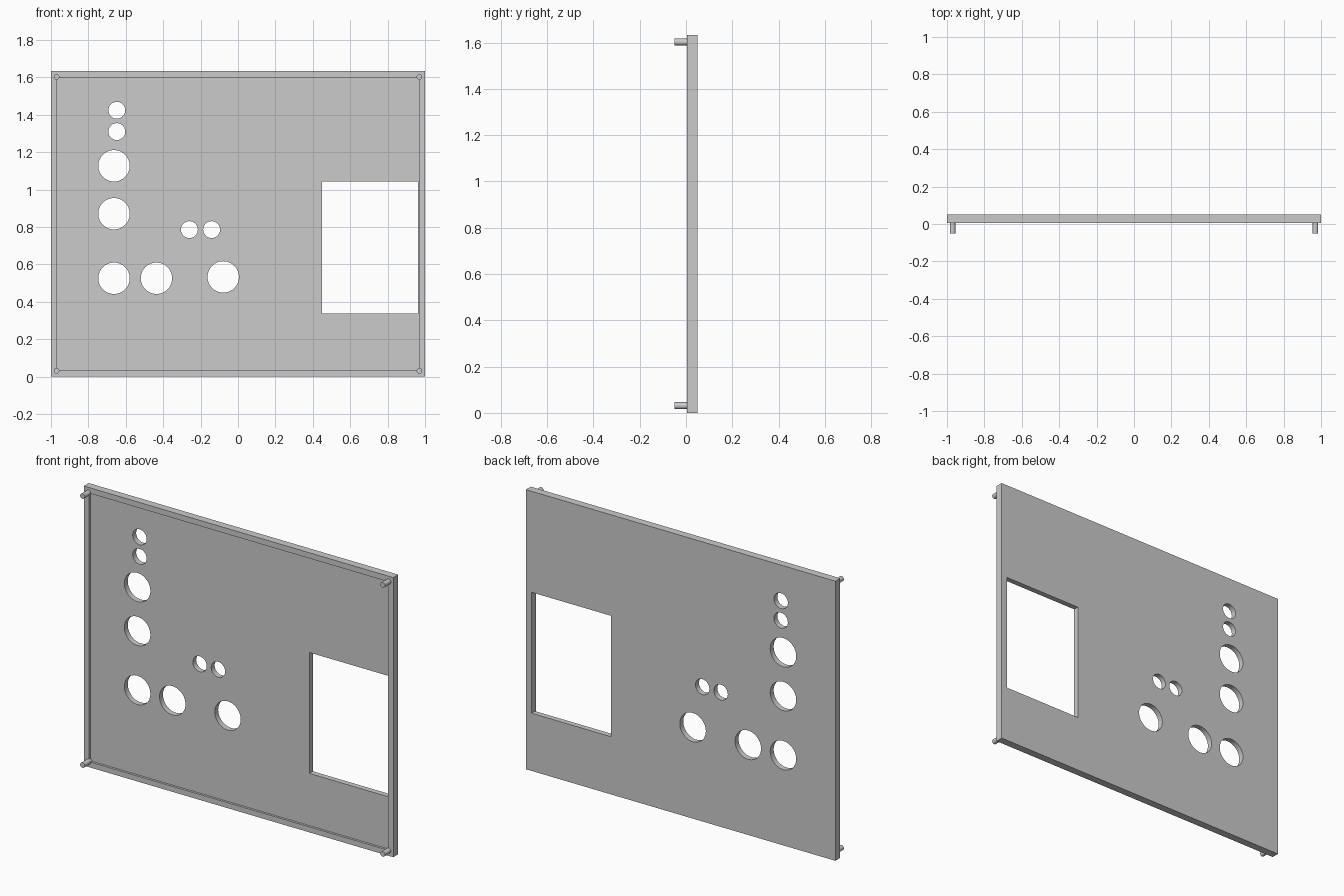
import bpy
import math
from mathutils import Vector

if "Cube" in bpy.data.objects:
    bpy.data.objects.remove(bpy.data.objects["Cube"])

WIDTH, HEIGHT = 2.0, 1.633
FRONT, BACK, FLOOR = 0.005, 0.05, 0.018   # y of rim, back and recess floor
PEG_TIP = -0.05

grey = bpy.data.materials.new("light grey")
grey.use_nodes = True
colour = (0.6, 0.6, 0.6, 1)
grey.diffuse_color = colour
grey.node_tree.nodes["Principled BSDF"].inputs["Base Color"].default_value = colour


def box(name, low, high):
    low, high = Vector(low), Vector(high)
    bpy.ops.mesh.primitive_cube_add(size=1, location=(low + high) / 2)
    ob = bpy.context.object
    ob.name = name
    ob.scale = high - low
    bpy.ops.object.transform_apply(location=True, rotation=True, scale=True)
    return ob


def rod(name, x, z, radius, y0, y1, sides):
    bpy.ops.mesh.primitive_cylinder_add(
        vertices=sides, radius=radius, depth=y1 - y0,
        location=(x, (y0 + y1) / 2, z), rotation=(math.pi / 2, 0, 0))
    ob = bpy.context.object
    ob.name = name
    bpy.ops.object.transform_apply(location=True, rotation=True, scale=True)
    return ob


def cut(target, cutter):
    cutter.hide_render = True
    mod = target.modifiers.new("cut", "BOOLEAN")
    mod.operation = "DIFFERENCE"
    mod.solver = "EXACT"
    mod.object = cutter
    bpy.context.view_layer.objects.active = target
    bpy.ops.object.modifier_apply(modifier=mod.name)
    bpy.data.objects.remove(cutter)


def finish(ob):
    ob.data.materials.clear()
    ob.data.materials.append(grey)
    bpy.ops.object.select_all(action="DESELECT")
    ob.select_set(True)
    bpy.context.view_layer.objects.active = ob
    bpy.ops.object.shade_smooth_by_angle(angle=math.radians(30))


# Panel with a shallow recess inside a raised rim
panel = box("panel", (-WIDTH / 2, FRONT, 0), (WIDTH / 2, BACK, HEIGHT))
cut(panel, box("recess_cutter", (-0.967, -0.1, 0.032), (0.967, FLOOR, HEIGHT - 0.033)))

# Rectangular display opening
cut(panel, box("window_cutter", (0.448, -0.1, 0.337), (0.963, 0.1, 1.043)))

# Round holes, large and small
holes = {
    0.084: [(-0.663, 1.127), (-0.663, 0.871), (-0.663, 0.526),
            (-0.436, 0.526), (-0.079, 0.533)],
    0.045: [(-0.648, 1.424), (-0.648, 1.31), (-0.26, 0.786), (-0.141, 0.786)],
}
for radius, centres in holes.items():
    for x, z in centres:
        cut(panel, rod("hole_cutter", x, z, radius, -0.1, 0.1, 48))
finish(panel)

# Corner pegs
for side, x in (("right", -0.97), ("left", 0.97)):
    for level, z in (("lower", 0.031), ("upper", HEIGHT - 0.031)):
        finish(rod(f"{level}_{side}_peg", x, z, 0.015, PEG_TIP, FLOOR + 0.002, 24))
